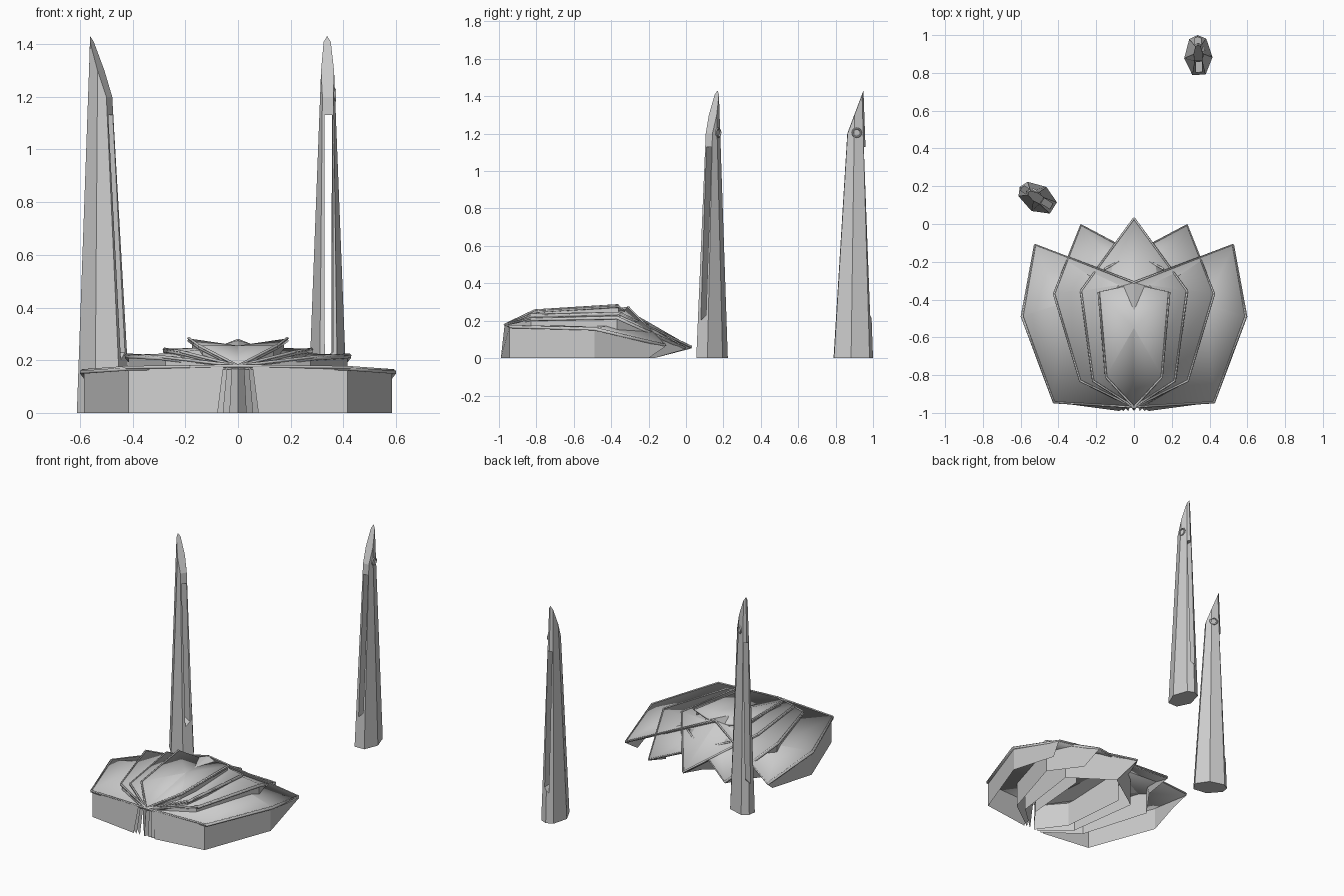
import bpy, bmesh, math
from mathutils import Matrix

cube = bpy.data.objects.get("Cube")
if cube:
    bpy.data.objects.remove(cube)

stone = bpy.data.materials.new("pale_grey_stone")
stone.use_nodes = True
colour = (0.6, 0.6, 0.6, 1)
stone.diffuse_color = colour
stone.node_tree.nodes["Principled BSDF"].inputs["Base Color"].default_value = colour


def finish(name, bm, closed=False):
    if closed:
        bmesh.ops.recalc_face_normals(bm, faces=bm.faces)
    mesh = bpy.data.meshes.new(name)
    bm.to_mesh(mesh)
    bm.free()
    mesh.materials.append(stone)
    ob = bpy.data.objects.new(name, mesh)
    bpy.context.collection.objects.link(ob)
    return ob


def smooth(ob, degrees):
    bpy.ops.object.select_all(action='DESELECT')
    ob.select_set(True)
    bpy.context.view_layer.objects.active = ob
    bpy.ops.object.shade_smooth_by_angle(angle=math.radians(degrees))


def mirrored(name, polygons):
    """Build the polygons together with their copies across x = 0."""
    bm = bmesh.new()
    for poly in polygons:
        bm.faces.new([bm.verts.new(p) for p in poly])
        bm.faces.new([bm.verts.new((-x, y, z)) for x, y, z in reversed(poly)])
    bmesh.ops.remove_doubles(bm, verts=bm.verts, dist=0.0005)
    return finish(name, bm)


def rim(name, path):
    """Slim raised edging along a petal outline, on both sides."""
    curve = bpy.data.curves.new(name, 'CURVE')
    curve.dimensions = '3D'
    curve.bevel_depth = 0.006
    curve.bevel_resolution = 0
    curve.materials.append(stone)
    for side in (1, -1):
        line = curve.splines.new('POLY')
        line.points.add(len(path) - 1)
        for point, (x, y, z) in zip(line.points, path):
            point.co = (side * x * 0.985, y, z, 1)
    bpy.context.collection.objects.link(bpy.data.objects.new(name, curve))


def drop(p, z=0, pull=0.015):
    """Point below p, pulled in under the lip."""
    return (p[0] - pull, p[1], z)


def petal_layer(name, start, front, wide, ridge, tip=None, far=None, sag=None, floor=None):
    apex = (0, -0.97, 0.178)
    # roof leaf, with its drooping rear point
    if floor:
        roof = [[apex, front, floor], [front, wide, floor], [floor, wide, ridge]]
    elif sag:
        roof = [[apex, front, sag], [front, wide, sag], [wide, tip, sag],
                [sag, tip, ridge], [apex, sag, ridge]]
    else:
        roof = [[apex, front, wide, ridge], [ridge, wide, tip]]
    if far:
        roof.append([ridge, tip, far])
    leaf = mirrored(name + "_roof", roof)
    lip = leaf.modifiers.new("lip", 'SOLIDIFY')
    lip.thickness = 0.012
    lip.offset = -1
    smooth(leaf, 12)
    outline = [apex, front, wide]
    if tip:
        outline += [tip, far or ridge] if far or sag else [tip]
    rim(name + "_rim", outline)
    # walls from the front fold round to the rear point
    s = (start, -0.97, apex[2] - 0.002)
    s0 = (start * 1.4, -0.99, 0)
    f, w = drop(front, front[2] - 0.008), drop(wide, wide[2] - 0.008)
    f0, w0 = drop(front), drop(wide)
    walls = [[s0, f0, f, s], [f0, w0, w, f]]
    if tip:
        t0 = (tip[0] * 0.94, min(tip[1] - 0.09, -0.17), 0)
        t = (tip[0], tip[1], tip[2] - 0.008)
        walls.append([w0, t0, t, w])
    mirrored(name + "_walls", walls)


# Nested petals, widest first
petal_layer("outer_petals", 0.055, (0.43, -0.945, 0.172), (0.60, -0.49, 0.16),
            (0, -0.31, 0.275), tip=(0.53, -0.11, 0.07), sag=(0.38, -0.42, 0.172))
petal_layer("second_petals", 0.04, (0.29, -0.83, 0.212), (0.43, -0.37, 0.22),
            (0, -0.31, 0.235), tip=(0.285, -0.005, 0.055), far=(-0.16, -0.24, 0.2))
petal_layer("third_petals", 0.022, (0.22, -0.83, 0.232), (0.285, -0.355, 0.242),
            (0, -0.31, 0.255), tip=(0, 0.03, 0.06))
petal_layer("inner_petals", 0, (0.15, -0.81, 0.255), (0.19, -0.36, 0.283),
            (0, -0.32, 0.25), floor=(0, -0.55, 0.255))


def tower(name, x, y, turn):
    place = Matrix.Translation((x, y, 0)) @ Matrix.Rotation(math.radians(turn), 4, 'Z')
    # tapering shaft with a blade-like sloping top
    base = [(-0.075, -0.02), (-0.035, -0.11), (0.035, -0.11), (0.075, -0.02),
            (0.045, 0.08), (0, 0.1), (-0.045, 0.08)]
    shrink = [0.33, 0.6, 0.6, 0.33, 0.3, 0.3, 0.3]
    bm = bmesh.new()
    low = [bm.verts.new((px, py, 0)) for px, py in base]
    high = []
    for (px, py), k in zip(base, shrink):
        ty = 0.41 * py + 0.008
        high.append(bm.verts.new((px * k, ty, 1.2 + (ty + 0.037) * 2.68)))
    bm.faces.new(low)
    bm.faces.new(high)
    for i in range(len(base)):
        j = (i + 1) % len(base)
        bm.faces.new((low[i], low[j], high[j], high[i]))
    shaft = finish(name + "_shaft", bm, closed=True)
    shaft.matrix_world = place
    # tall slot through the shaft
    bm = bmesh.new()
    bmesh.ops.create_cube(bm, size=1, matrix=Matrix.Translation((0.002, 0, 0.665))
                          @ Matrix.Diagonal((0.032, 0.5, 0.93, 1)))
    for v in bm.verts:
        if v.co.z < 0.5 and v.co.x > 0:
            v.co.z += 0.03
    cutter = finish(name + "_slot_cutter", bm, closed=True)
    cutter.matrix_world = place
    cutter.hide_render = True
    cutter.hide_set(True)
    cut = shaft.modifiers.new("slot", 'BOOLEAN')
    cut.operation = 'DIFFERENCE'
    cut.solver = 'EXACT'
    cut.object = cutter
    # small ring on the flank near the top
    bpy.ops.mesh.primitive_torus_add(major_radius=0.022, minor_radius=0.005,
                                     major_segments=20, minor_segments=6)
    ring = bpy.context.object
    ring.name = name + "_ring"
    ring.data.materials.append(stone)
    ring.matrix_world = (place @ Matrix.Translation((0.027, 0.012, 1.205))
                         @ Matrix.Rotation(math.pi / 2, 4, 'Y'))
    smooth(ring, 60)


tower("rear_tower", 0.34, 0.9, 2)
tower("side_tower", -0.52, 0.143, 58)
